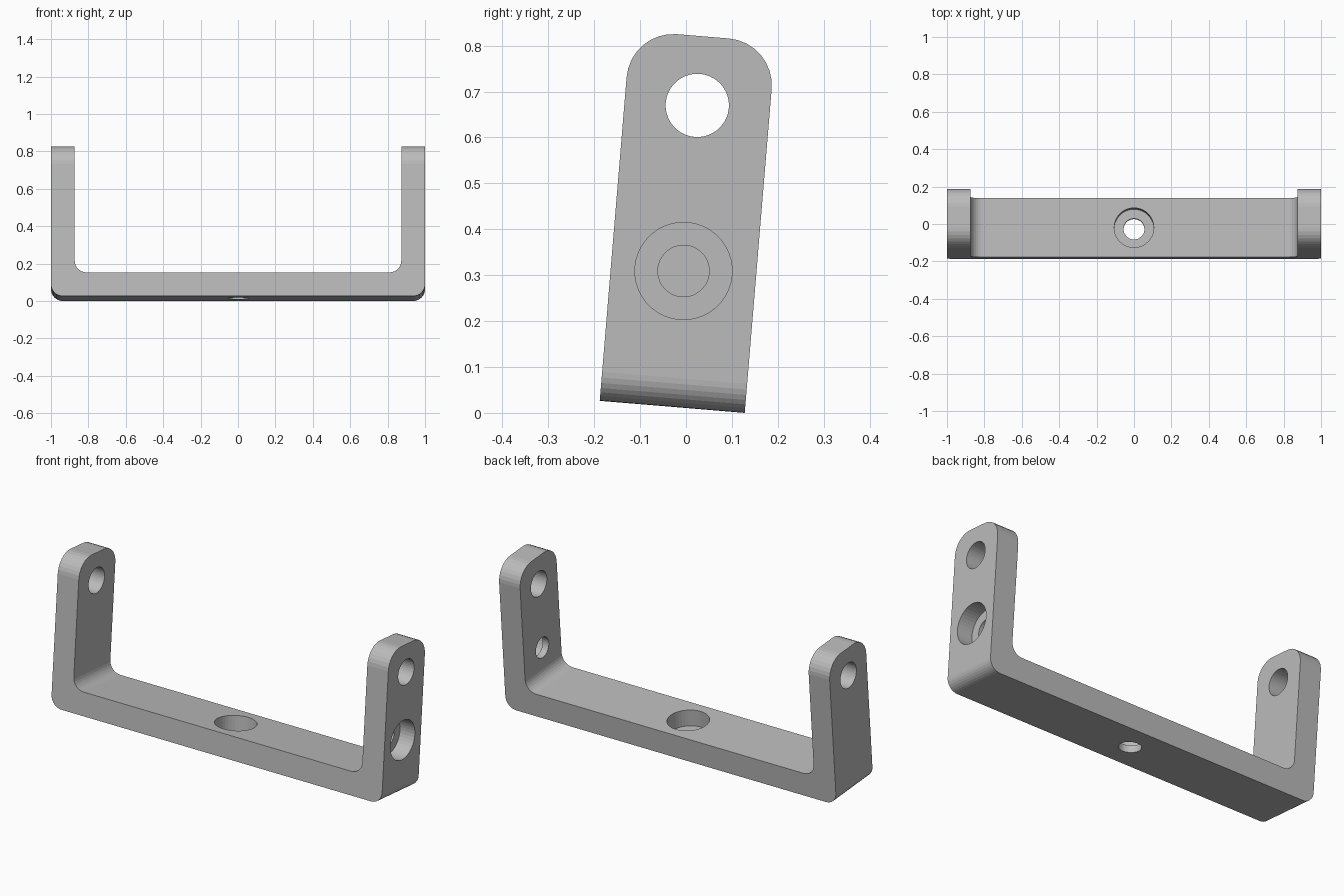
import bpy, bmesh, math
from mathutils import Matrix, Vector

if "Cube" in bpy.data.objects:
    bpy.data.objects.remove(bpy.data.objects["Cube"])

W, H, T, R = 0.1585, 0.81, 0.127, 0.0635   # half width, arm height, thickness, bend radius
TILT = math.radians(-4.75)

grey = bpy.data.materials.new("plain grey")
grey.diffuse_color = (0.5, 0.5, 0.5, 1)
grey.use_nodes = True
grey.node_tree.nodes["Principled BSDF"].inputs["Base Color"].default_value = grey.diffuse_color


def arc(cx, cz, r, a0, a1, n=8):
    return [(cx + r * math.cos(math.radians(a0 + (a1 - a0) * i / n)),
             cz + r * math.sin(math.radians(a0 + (a1 - a0) * i / n))) for i in range(n + 1)]


def make_object(name, bm):
    bmesh.ops.recalc_face_normals(bm, faces=bm.faces)
    mesh = bpy.data.meshes.new(name)
    bm.to_mesh(mesh)
    bm.free()
    ob = bpy.data.objects.new(name, mesh)
    bpy.context.collection.objects.link(ob)
    return ob


# U-shaped strap: half profile mirrored, then extruded across its width
half = arc(1 - R, R, R, -90, 0) + [(1, H), (1 - T, H)] + arc(1 - T - R, T + R, R, 0, -90)
profile = half + [(-x, z) for x, z in reversed(half)]
bm = bmesh.new()
face = bm.faces.new([bm.verts.new((x, -W, z)) for x, z in profile])
ext = bmesh.ops.extrude_face_region(bm, geom=[face])
bmesh.ops.translate(bm, vec=(0, 2 * W, 0),
                    verts=[v for v in ext["geom"] if isinstance(v, bmesh.types.BMVert)])

# Rounded arm tips
tips = [e for e in bm.edges
        if all(v.co.z > H - 0.001 for v in e.verts)
        and abs(e.verts[0].co.y - e.verts[1].co.y) < 0.001]
bmesh.ops.bevel(bm, geom=tips, offset=0.102, segments=8, profile=0.5, affect='EDGES')
bracket = make_object("bracket", bm)
bracket.data.materials.append(grey)

# Hole cutters
cutters = []


def drill(name, start, end, radius):
    a, b = Vector(start), Vector(end)
    cut = bmesh.new()
    rot = (b - a).to_track_quat('Z', 'Y').to_matrix().to_4x4()
    bmesh.ops.create_cone(cut, cap_ends=True, segments=40, radius1=radius, radius2=radius,
                          depth=(b - a).length, matrix=Matrix.Translation((a + b) / 2) @ rot)
    ob = make_object(name, cut)
    ob.hide_render = True
    cutters.append(ob)
    mod = bracket.modifiers.new(name, 'BOOLEAN')
    mod.operation, mod.solver, mod.object = 'DIFFERENCE', 'EXACT', ob


BORE = 0.09
for s in (-1, 1):
    drill("pivot_hole", (s * 0.8, 0, 0.659), (s * 1.1, 0, 0.659), 0.069)
drill("side_bore", (1 - BORE, 0, 0.297), (1.1, 0, 0.297), 0.106)
drill("side_hole", (0.8, 0, 0.297), (1.05, 0, 0.297), 0.056)
drill("floor_bore", (0, 0, T - BORE), (0, 0, 0.25), 0.106)
drill("floor_hole", (0, 0, -0.1), (0, 0, 0.2), 0.056)

# Bake the holes, then lean the bracket back
bpy.context.view_layer.update()
dg = bpy.context.evaluated_depsgraph_get()
baked = bpy.data.meshes.new_from_object(bracket.evaluated_get(dg))
bracket.modifiers.clear()
bracket.data = baked
for ob in cutters:
    bpy.data.objects.remove(ob)
baked.transform(Matrix.Translation((0, -0.03, W * math.sin(-TILT))) @ Matrix.Rotation(TILT, 4, 'X'))
baked.materials.clear()
baked.materials.append(grey)
for p in baked.polygons:
    p.material_index = 0
    p.use_smooth = False
